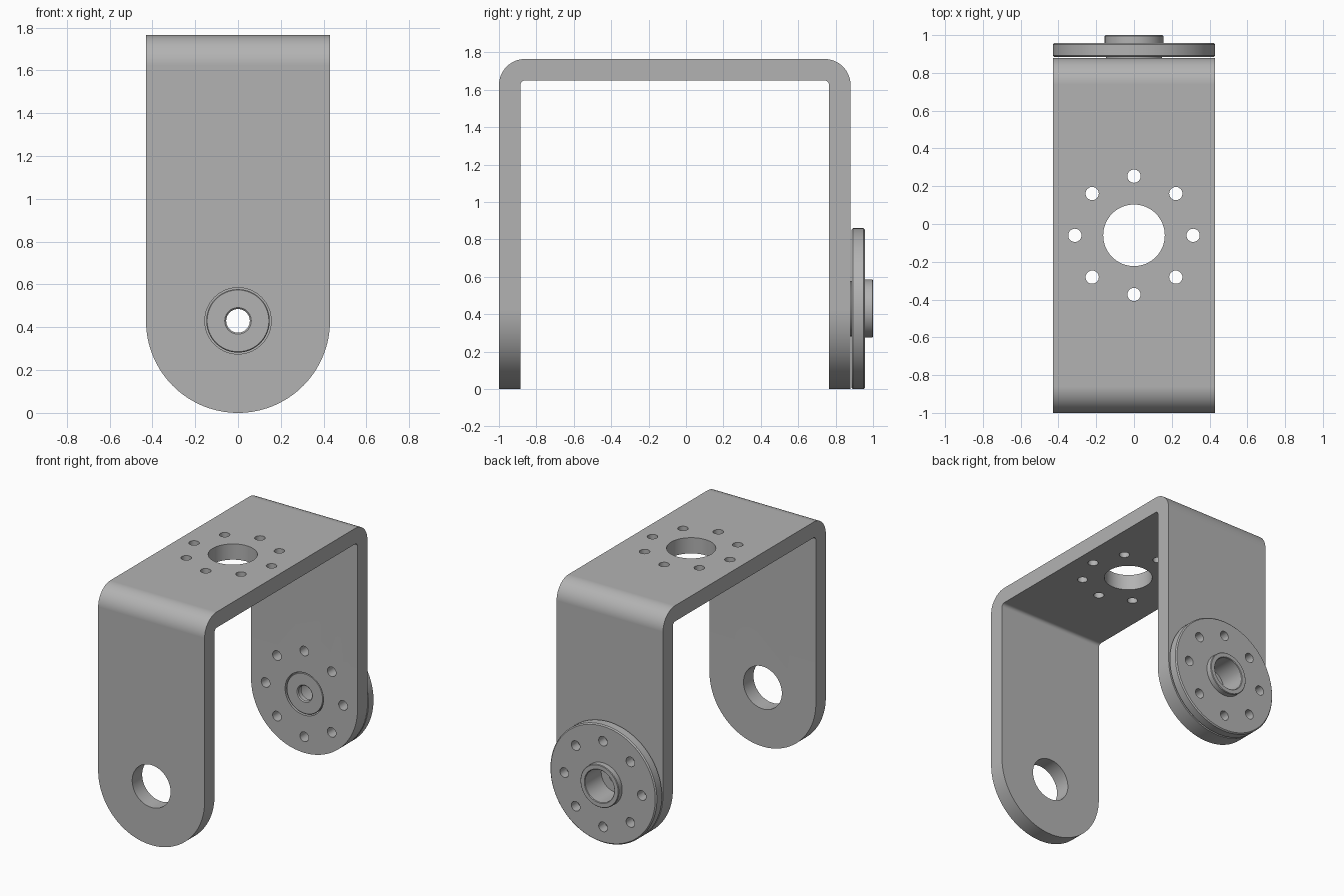
import bpy, bmesh
from math import sin, cos, pi, radians
from mathutils import Matrix, Vector

cube = bpy.data.objects.get("Cube")
if cube:
    bpy.data.objects.remove(cube, do_unlink=True)

grey = bpy.data.materials.new("metal_grey")
grey.use_nodes = True
colour = (0.45, 0.45, 0.45, 1)
grey.diffuse_color = colour
grey.node_tree.nodes["Principled BSDF"].inputs["Base Color"].default_value = colour

HALF = 0.43            # half width, also the radius of the leg ends and hub
FRONT, BACK = -1.0, 0.88
TOP, THICK = 1.765, 0.115
MID_Y = (FRONT + BACK) / 2


def arc(cx, cy, r, start, end, n):
    steps = [radians(start + (end - start) * i / n) for i in range(n + 1)]
    return [(cx + r * cos(a), cy + r * sin(a)) for a in steps]


def make_object(name, bm):
    bmesh.ops.recalc_face_normals(bm, faces=bm.faces)
    mesh = bpy.data.meshes.new(name)
    bm.to_mesh(mesh)
    bm.free()
    mesh.materials.append(grey)
    obj = bpy.data.objects.new(name, mesh)
    bpy.context.collection.objects.link(obj)
    return obj


def prism(name, points, sweep):
    """Extrude a closed outline along the sweep vector."""
    bm = bmesh.new()
    face = bm.faces.new([bm.verts.new(p) for p in points])
    new = bmesh.ops.extrude_face_region(bm, geom=[face])["geom"]
    verts = [v for v in new if isinstance(v, bmesh.types.BMVert)]
    bmesh.ops.translate(bm, verts=verts, vec=sweep)
    return make_object(name, bm)


def drills(name, holes, along_y):
    """One cutter made of separate cylinders: (centre, radius, length)."""
    bm = bmesh.new()
    turn = Matrix.Rotation(pi / 2, 4, 'X') if along_y else Matrix()
    for centre, radius, length in holes:
        bmesh.ops.create_cone(bm, cap_ends=True, segments=64 if radius > 0.1 else 32,
                              radius1=radius, radius2=radius, depth=length,
                              matrix=Matrix.Translation(centre) @ turn)
    return make_object(name, bm)


def activate(obj):
    bpy.ops.object.select_all(action='DESELECT')
    obj.select_set(True)
    bpy.context.view_layer.objects.active = obj


def boolean(obj, cutter, operation='DIFFERENCE'):
    activate(obj)
    mod = obj.modifiers.new("cut", 'BOOLEAN')
    mod.operation, mod.solver, mod.object = operation, 'EXACT', cutter
    bpy.ops.object.modifier_apply(modifier=mod.name)


def finish(obj):
    activate(obj)
    bpy.ops.object.shade_smooth_by_angle(angle=radians(30))
    mod = obj.modifiers.new("clean_normals", 'WEIGHTED_NORMAL')
    mod.keep_sharp = True


# Bracket: bent strip seen from the side, trimmed to round leg ends
R_OUT, R_IN = 0.14, 0.025
inner_top = TOP - THICK
profile = [(FRONT, -0.1)]
profile += arc(FRONT + R_OUT, TOP - R_OUT, R_OUT, 180, 90, 16)
profile += arc(BACK - R_OUT, TOP - R_OUT, R_OUT, 90, 0, 16)
profile += [(BACK, -0.1), (BACK - THICK, -0.1)]
profile += arc(BACK - THICK - R_IN, inner_top - R_IN, R_IN, 0, 90, 8)
profile += arc(FRONT + THICK + R_IN, inner_top - R_IN, R_IN, 90, 180, 8)
profile += [(FRONT + THICK, -0.1)]
bracket = prism("bracket", [(-0.6, y, z) for y, z in profile], (1.2, 0, 0))

outline = arc(0, HALF, HALF, 180, 360, 64) + [(HALF, 2), (-HALF, 2)]
trim = prism("trim", [(x, -1.2, z) for x, z in outline], (0, 2.4, 0))
boolean(bracket, trim, 'INTERSECT')

# Holes: pivot bores in both legs, bolt circles in the top and back leg
ring = arc(0, 0, 0.313, 0, 315, 7)
top_drill = drills("top_drill", [(Vector((0, MID_Y, TOP)), 0.163, 0.6)] +
                   [(Vector((x, MID_Y + y, TOP)), 0.035, 0.6) for x, y in ring], False)
pivot_drill = drills("pivot_drill", [(Vector((0, 0, HALF)), 0.155, 2.6)], True)
bolt_drill = drills("bolt_drill", [(Vector((x, BACK, HALF + z)), 0.035, 0.6)
                                   for x, z in ring], True)
for cutter in (top_drill, pivot_drill, bolt_drill):
    boolean(bracket, cutter)
finish(bracket)

# Hub: turned disc with a boss on each side and a stepped bore (radius, y)
section = [(0.062, 0.77), (0.144, 0.77), (0.148, 0.774), (0.148, 0.884),
           (0.422, 0.884), (HALF, 0.892), (HALF, 0.950), (0.422, 0.958),
           (0.155, 0.958), (0.155, 0.996), (0.151, 1.0), (0.122, 1.0),
           (0.118, 0.996), (0.118, 0.81), (0.055, 0.81), (0.055, 0.777)]
bm = bmesh.new()
loop = [bm.verts.new((r, y, HALF)) for r, y in section]
edges = [bm.edges.new((a, b)) for a, b in zip(loop, loop[1:] + loop[:1])]
bmesh.ops.spin(bm, geom=loop + edges, cent=(0, 0, HALF), axis=(0, 1, 0),
               angle=2 * pi, steps=128)
bmesh.ops.remove_doubles(bm, verts=bm.verts, dist=0.0001)
hub = make_object("hub", bm)
boolean(hub, bolt_drill)
finish(hub)

for cutter in (trim, top_drill, pivot_drill, bolt_drill):
    bpy.data.objects.remove(cutter, do_unlink=True)
